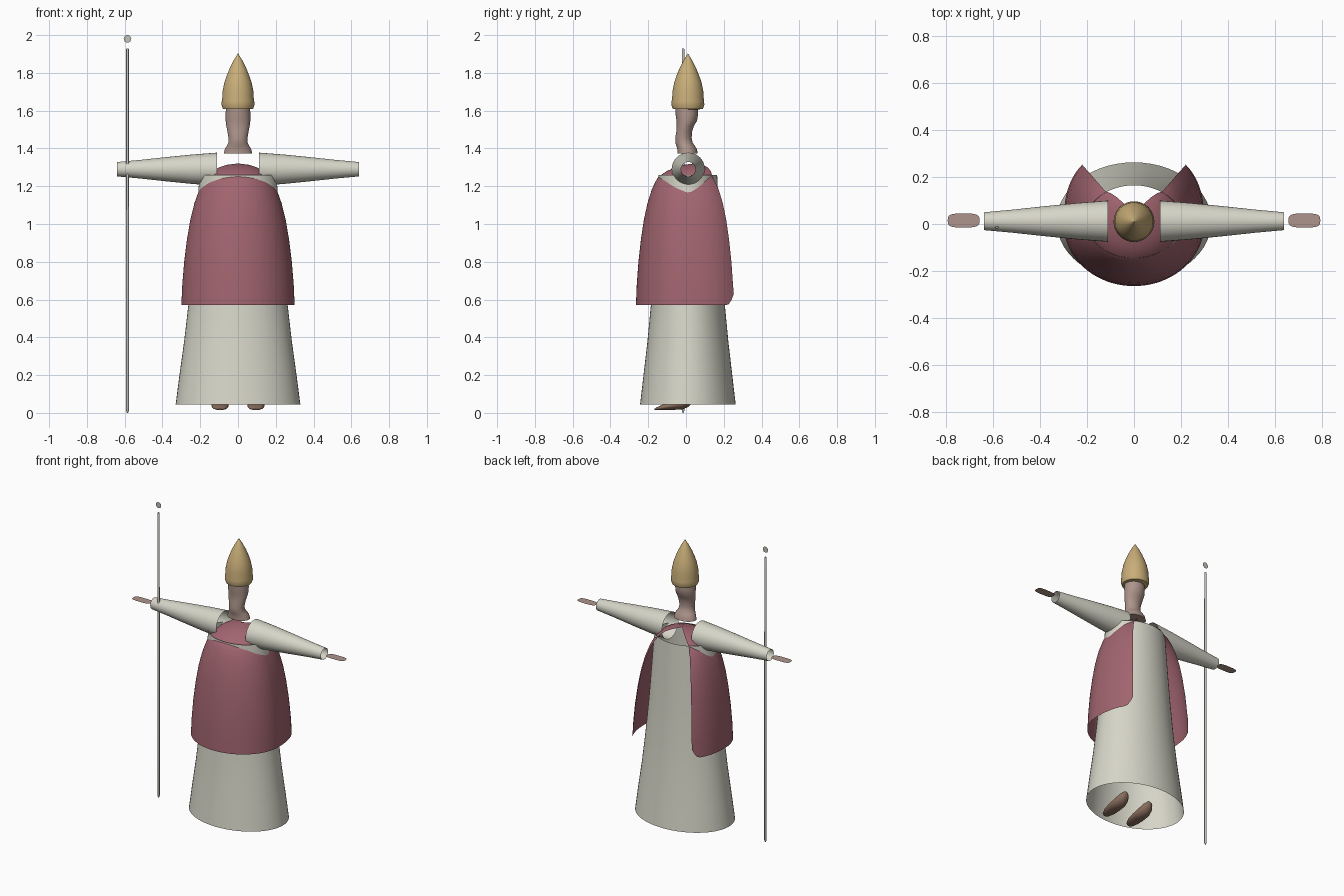
import bpy, math

if "Cube" in bpy.data.objects:
    bpy.data.objects.remove(bpy.data.objects["Cube"])


def material(name, rgb):
    m = bpy.data.materials.new(name)
    m.diffuse_color = (*rgb, 1)
    m.use_nodes = True
    m.node_tree.nodes["Principled BSDF"].inputs["Base Color"].default_value = m.diffuse_color
    return m


CLOTH = material("cream_cloth", (0.68, 0.67, 0.58))
CAPE = material("dusty_red", (0.36, 0.13, 0.16))
GOLD = material("pale_gold", (0.58, 0.42, 0.19))
SKIN = material("skin", (0.42, 0.30, 0.26))
LEATHER = material("brown_leather", (0.25, 0.155, 0.11))
METAL = material("pale_metal", (0.55, 0.54, 0.48))


def make(name, verts, faces, mat):
    me = bpy.data.meshes.new(name)
    me.from_pydata(verts, [], faces)
    me.materials.append(mat)
    ob = bpy.data.objects.new(name, me)
    bpy.context.collection.objects.link(ob)
    bpy.ops.object.select_all(action='DESELECT')
    ob.select_set(True)
    bpy.context.view_layer.objects.active = ob
    bpy.ops.object.shade_smooth_by_angle(angle=math.radians(40))
    return ob


def loft(name, rings, mat, closed=True, caps=False):
    """Skin a list of equal-length point rings with quads."""
    n = len(rings[0])
    verts = [p for r in rings for p in r]
    faces = [(i * n + j, i * n + (j + 1) % n, (i + 1) * n + (j + 1) % n, (i + 1) * n + j)
             for i in range(len(rings) - 1) for j in range(n if closed else n - 1)]
    if caps:
        faces.append(tuple(reversed(range(n))))
        faces.append(tuple(range(len(verts) - n, len(verts))))
    return make(name, verts, faces, mat)


def oval(a, b, n):
    return [(a * math.cos(2 * math.pi * k / n), b * math.sin(2 * math.pi * k / n)) for k in range(n)]


def level(z, rx, ry, cy=0.0, n=40, cx=0.0):
    return [(cx + x, cy + y, z) for x, y in oval(rx, ry, n)]


# Robe: open flaring tube
loft("robe", [level(z, rx, ry, 0.01, 56) for z, rx, ry in (
    (0.045, 0.33, 0.253), (0.2, 0.31, 0.235), (0.38, 0.285, 0.214), (0.57, 0.263, 0.196),
    (0.8, 0.24, 0.18), (1.05, 0.22, 0.165), (1.26, 0.203, 0.155))], CLOTH)

# Cape: domed shell, open at the back, with rounded hem corners
PROFILE = ((0.57, 0.30), (0.68, 0.295), (0.8, 0.285), (0.92, 0.27), (1.02, 0.253), (1.11, 0.231),
           (1.18, 0.206), (1.22, 0.186), (1.25, 0.165), (1.28, 0.135), (1.30, 0.10),
           (1.313, 0.06), (1.32, 0.004))
COLS = 72
rings = []
for i, (z, r) in enumerate(PROFILE):
    ring = []
    for k in range(COLS + 1):
        u = k / COLS * 2 - 1
        t = math.radians(270 + u * 137)
        c, s = math.cos(t), math.sin(t)
        e = 0.8 if s > 0 else 1.0
        depth = 0.325 / 0.30 if s > 0 else 0.265 / 0.30
        lift = 0.06 * max(0, (abs(u) - 0.92) / 0.08) ** 2 if i == 0 else 0
        shift = max(0, z - 1.25) * 0.6
        ring.append((math.copysign(abs(c) ** e, c) * r,
                     math.copysign(abs(s) ** e, s) * r * depth + shift, z + lift))
    rings.append(ring)
loft("cape", rings, CAPE, closed=False)

# Head and neck
loft("head", [level(z, rx, (b - f) / 2, (b + f) / 2, 32) for z, rx, f, b in (
    (1.372, 0.076, -0.046, 0.062), (1.395, 0.07, -0.046, 0.058), (1.412, 0.06, -0.05, 0.048),
    (1.43, 0.051, -0.056, 0.035), (1.455, 0.05, -0.057, 0.03), (1.49, 0.056, -0.051, 0.032),
    (1.52, 0.062, -0.049, 0.042), (1.545, 0.065, -0.05, 0.058), (1.58, 0.066, -0.055, 0.064),
    (1.62, 0.063, -0.055, 0.062))], SKIN, caps=True)

# Tall pointed hat
loft("hat", [level(z, r, r, 0.01, 40) for r, z in (
    (0.06, 1.607), (0.08, 1.61), (0.087, 1.63), (0.086, 1.65), (0.083, 1.67), (0.082, 1.70),
    (0.072, 1.75), (0.06, 1.785), (0.044, 1.825), (0.022, 1.868), (0.001, 1.902))], GOLD, caps=True)

for side, label in ((-1, "right"), (1, "left")):
    # Sleeve: tapered open tube
    loft(label + "_sleeve", [[(side * x, 0.012 + a, 1.29 + b) for a, b in oval(r, r, 32)]
                             for x, r in ((0.11, 0.088), (0.24, 0.078), (0.38, 0.064),
                                          (0.52, 0.049), (0.64, 0.038))], CLOTH)

    # Hand: flat plate with rounded ends
    pts = []
    for c, s in oval(1, 1, 28):
        pts.append((side * (0.727 + 0.068 * math.copysign(abs(c) ** 0.55, c)),
                    0.015 + 0.03 * math.copysign(abs(s) ** 0.6, s), 1.287))
    make(label + "_hand", pts, [tuple(range(28))], SKIN)

    # Shoe: pointed toe rising to a rounded heel
    loft(label + "_shoe", [[(side * (0.095 + dx) + a, y, z + b) for a, b in oval(w, h, 20)]
                           for y, z, w, h, dx in (
        (-0.166, 0.019, 0.008, 0.003, 0.0), (-0.155, 0.022, 0.026, 0.008, 0.0),
        (-0.12, 0.03, 0.041, 0.015, 0.0), (-0.07, 0.04, 0.046, 0.024, 0.0),
        (-0.02, 0.05, 0.044, 0.032, 0.0), (0.015, 0.065, 0.036, 0.032, 0.0),
        (0.035, 0.08, 0.022, 0.022, 0.0), (0.042, 0.085, 0.006, 0.006, 0.0))],
         LEATHER, caps=True)

# Staff with a flat round finial floating above it
loft("staff", [level(z, r, r, -0.015, 10, -0.585) for z, r in (
    (0.0, 0.003), (0.015, 0.008), (1.925, 0.007), (1.93, 0.005))], METAL, caps=True)
make("staff_disc", [(-0.585 + x, -0.015, 1.98 + z) for x, z in oval(0.02, 0.02, 20)],
     [tuple(range(20))], METAL)
